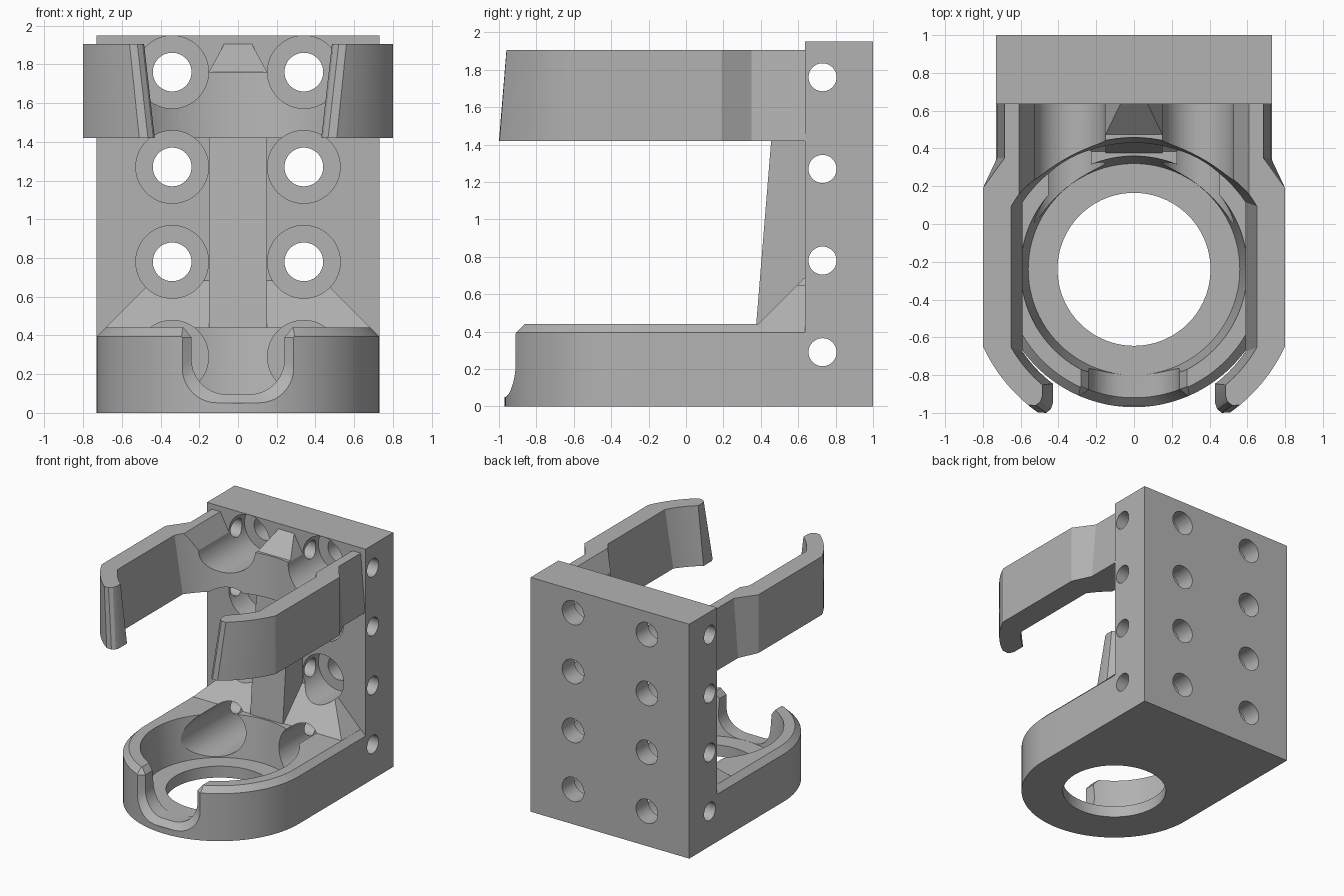
import bpy, bmesh, math

if "Cube" in bpy.data.objects:
    bpy.data.objects.remove(bpy.data.objects["Cube"])

grey = bpy.data.materials.new("matte grey")
grey.diffuse_color = (0.45, 0.45, 0.45, 1)
grey.use_nodes = True
grey.node_tree.nodes["Principled BSDF"].inputs["Base Color"].default_value = grey.diffuse_color
CY = -0.24            # cup axis
ROWS = [0.29, 0.78, 1.27, 1.76]
SX = 0.34             # screw column offset


def loft(name, loops):
    """Closed solid through matching point loops."""
    bm = bmesh.new()
    rings = [[bm.verts.new(p) for p in loop] for loop in loops]
    n = len(rings[0])
    for a, b in zip(rings, rings[1:]):
        for i in range(n):
            j = (i + 1) % n
            bm.faces.new((a[i], a[j], b[j], b[i]))
    bm.faces.new(rings[0][::-1])
    bm.faces.new(rings[-1])
    bmesh.ops.recalc_face_normals(bm, faces=bm.faces)
    me = bpy.data.meshes.new(name)
    bm.to_mesh(me)
    bm.free()
    me.materials.append(grey)
    ob = bpy.data.objects.new(name, me)
    bpy.context.collection.objects.link(ob)
    return ob


def rect(w, y0, y1, z):
    return [(-w, y0, z), (w, y0, z), (w, y1, z), (-w, y1, z)]


def box(name, w, y0, y1, z0, z1):
    return loft(name, [rect(w, y0, y1, z0), rect(w, y0, y1, z1)])


def ring(r, n):
    return [(r * math.cos(2 * math.pi * i / n), r * math.sin(2 * math.pi * i / n)) for i in range(n)]


def combine(target, tool, op):
    m = target.modifiers.new(op, 'BOOLEAN')
    m.operation, m.object, m.solver = op, tool, 'EXACT'
    bpy.context.view_layer.objects.active = target
    bpy.ops.object.modifier_apply(modifier=m.name)
    bpy.data.objects.remove(tool)


# Back plate
body = box("holder_bracket", 0.73, 0.635, 1.0, 0, 1.95)


# Cup: U-shaped block with a chamfered top edge
def cup_loop(w, z):
    arc = [(w * math.cos(-math.pi * i / 48), CY + w * math.sin(-math.pi * i / 48), z) for i in range(49)]
    return [(w, 0.7, z)] + arc + [(-w, 0.7, z)]


combine(body, loft("cup", [cup_loop(0.73, 0), cup_loop(0.73, 0.395), cup_loop(0.685, 0.44)]), 'UNION')

# Sloped gusset between cup and plate
combine(body, loft("gusset", [rect(0.728, 0.34, 0.7, 0.395), rect(0.44, 0.63, 0.7, 0.685)]), 'UNION')

# Centre rib
combine(body, loft("rib", [rect(0.15, 0.364, 0.7, 0.3), rect(0.15, 0.483, 0.7, 1.76),
                           rect(0.07, 0.635, 0.7, 1.905)]), 'UNION')


# Spring clip: open ring with flat sides, tapering inward towards its underside
def clip_loop(z, r, flat, tip, back):
    cy, ro = -0.28, 0.88
    half = []
    a0 = math.asin(flat / r)
    for i in range(17):                                   # rear inner arc
        a = a0 * i / 16
        half.append((r * math.sin(a), cy + r * math.cos(a)))
    a1 = math.asin(tip[0][0] / r)
    for i in range(9):                                    # front inner arc
        a = a0 + (a1 - a0) * i / 8
        half.append((r * math.sin(a), cy - r * math.cos(a)))
    half += tip[1:]
    b0, b1 = math.asin(tip[-1][0] / ro), math.asin(0.8 / ro)
    for i in range(1, 13):                                # front outer arc
        b = b0 + (b1 - b0) * i / 12
        half.append((ro * math.sin(b), cy - ro * math.cos(b)))
    half += [(0.8, 0.19), (back, 0.35), (back, 0.7)]
    left = [(-x, y) for x, y in half[:0:-1]]
    return [(x, y, z) for x, y in half + left]


tip_low = [(0.43, 0), (0.43, -0.95), (0.44, -0.98), (0.465, -1.0), (0.51, -0.997)]
tip_top = [(0.485, 0), (0.485, -0.91), (0.495, -0.94), (0.52, -0.96), (0.56, -0.959)]
combine(body, loft("clip", [clip_loop(1.42, 0.71, 0.59, tip_low, 0.725),
                            clip_loop(1.905, 0.75, 0.65, tip_top, 0.685)]), 'UNION')

# Cup bore, floor hole
combine(body, loft("bore", [[(x, CY + y, z) for x, y in ring(r, 96)]
                            for r, z in ((0.56, 0.095), (0.6, 0.44), (0.6, 0.7))]), 'DIFFERENCE')
combine(body, loft("floor_hole", [[(x, CY + y, z) for x, y in ring(0.405, 72)]
                                  for z in (-0.1, 0.3)]), 'DIFFERENCE')


# Front notch with a chamfer following the curved wall
def notch_loop(w, b, y_of_x):
    c = 0.18
    half = [(w + 0.12, 0.6), (w + 0.04, 0.44), (w, 0.39)]
    half += [(w - c + c * math.cos(a), b + c - c * math.sin(a))
             for a in (math.pi / 2 * i / 10 for i in range(11))]
    pts = half + [(-x, z) for x, z in half[::-1]]
    return [(x, y_of_x(x), z) for x, z in pts]


def wall(r):
    return lambda x: CY - math.sqrt(r * r - x * x)


combine(body, loft("notch", [notch_loop(0.29, 0.05, lambda x: -1.2),
                             notch_loop(0.29, 0.05, wall(0.732)),
                             notch_loop(0.24, 0.096, wall(0.68)),
                             notch_loop(0.24, 0.096, lambda x: -0.6)]), 'DIFFERENCE')

# Flared openings above the top screw channels
for s in (-SX, SX):
    prof = [(-0.187, 1.755), (0.187, 1.755), (0.32, 2.0), (-0.32, 2.0)]
    combine(body, loft("flare", [[(s + x, y, z) for x, z in prof] for y in (0, 0.635)]), 'DIFFERENCE')

# Sloped top of the centre rib
slope = [(0, 1.76), (0.475, 1.76), (0.635, 1.905), (0.635, 2), (0, 2)]
combine(body, loft("rib_slope", [[(x, y, z) for y, z in slope] for x in (-0.17, 0.17)]), 'DIFFERENCE')

# Screw channels, screw holes and cross holes
for z in ROWS:
    for s in (-SX, SX):
        for r, y0, y1 in ((0.188, 0, 0.84), (0.1, 0.5, 1.1)):
            combine(body, loft("screw_hole", [[(s + a, y, z + b) for a, b in ring(r, 48)]
                                              for y in (y0, y1)]), 'DIFFERENCE')
    combine(body, loft("cross_hole", [[(x, 0.73 + a, z + b) for a, b in ring(0.075, 40)]
                                      for x in (-0.9, 0.9)]), 'DIFFERENCE')

# Smooth curves, sharp edges
bpy.ops.object.select_all(action='DESELECT')
body.select_set(True)
bpy.context.view_layer.objects.active = body
bpy.ops.object.shade_smooth_by_angle(angle=math.radians(20))
